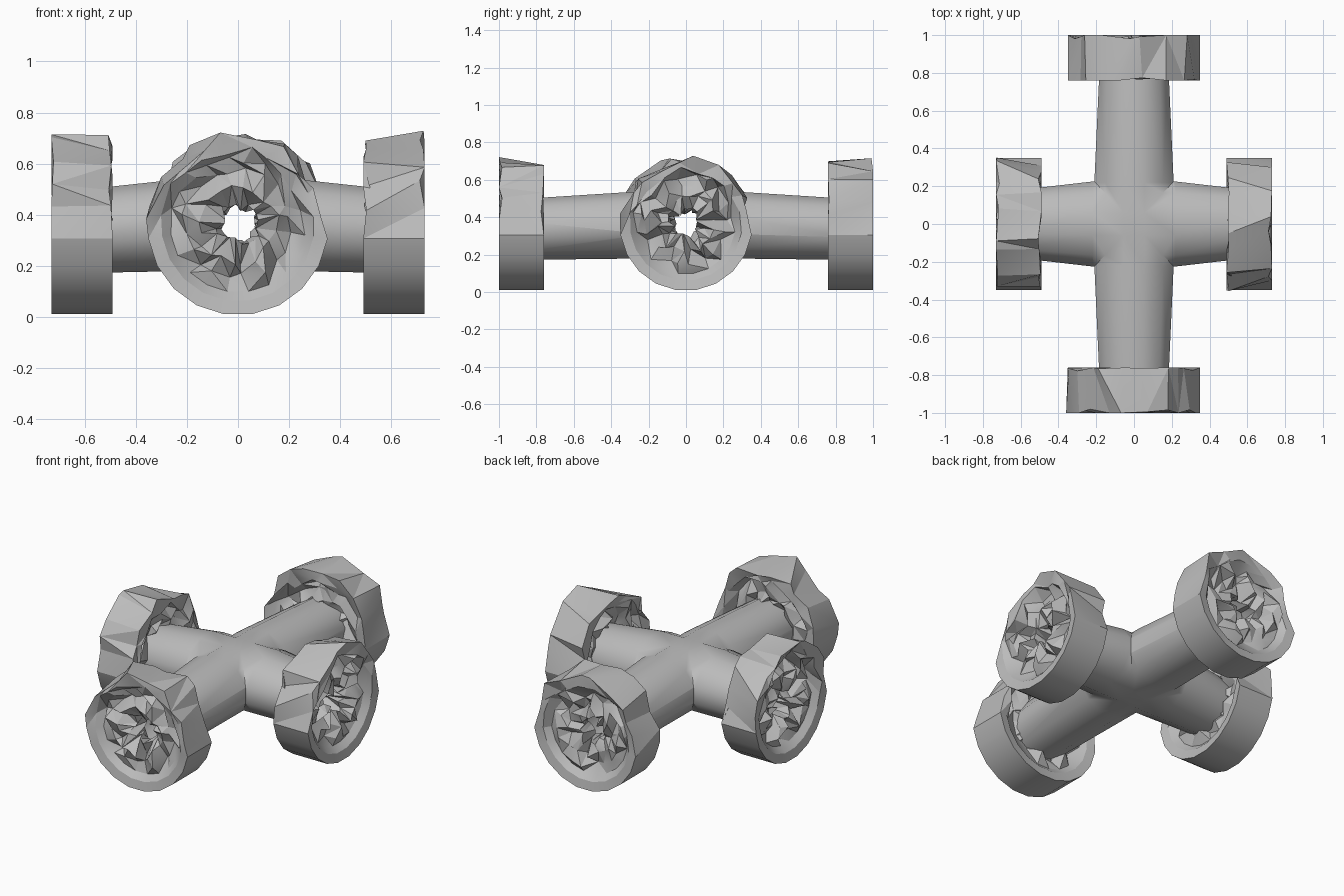
import bpy, bmesh, math, random
from mathutils import Matrix

if "Cube" in bpy.data.objects:
    bpy.data.objects.remove(bpy.data.objects["Cube"])

metal = bpy.data.materials.new("grey_metal")
metal.use_nodes = True
GREY = (0.5, 0.5, 0.5, 1)
metal.diffuse_color = GREY
metal.node_tree.nodes["Principled BSDF"].inputs["Base Color"].default_value = GREY


def make_object(name, bm):
    bmesh.ops.recalc_face_normals(bm, faces=bm.faces)
    mesh = bpy.data.meshes.new(name)
    bm.to_mesh(mesh)
    bm.free()
    mesh.materials.append(metal)
    obj = bpy.data.objects.new(name, mesh)
    bpy.context.collection.objects.link(obj)
    return obj


def activate(obj):
    bpy.ops.object.select_all(action='DESELECT')
    obj.select_set(True)
    bpy.context.view_layer.objects.active = obj


def faceted_pipe(name, sections, turn, sides):
    """Loft polygons given as (along, centre height, half width, half height)."""
    bm = bmesh.new()
    k = 1 / math.cos(math.pi / sides)
    rings = []
    for y, z, w, h in sections:
        angles = [(i + .5) * math.tau / sides for i in range(sides)]
        rings.append([bm.verts.new((w * k * math.cos(a), y, z + h * k * math.sin(a)))
                      for a in angles])
    for r0, r1 in zip(rings, rings[1:]):
        for i in range(sides):
            j = (i + 1) % sides
            bm.faces.new((r0[i], r0[j], r1[j], r1[i]))
    bm.faces.new(rings[0])
    bm.faces.new(rings[-1])
    bm.transform(Matrix.Rotation(turn, 4, 'Z'))
    return make_object(name, bm)


def boolean(target, other, operation):
    mod = target.modifiers.new(operation.lower(), 'BOOLEAN')
    mod.operation = operation
    mod.solver = 'EXACT'
    mod.object = other
    activate(target)
    bpy.ops.object.modifier_apply(modifier=mod.name)
    bpy.data.objects.remove(other)


# Hollow cross of two tapering pipes
def tapered(name, reach, width, turn):
    return faceted_pipe(name, [(-reach, .335, .18, .163), (-.22, .36, width, .18),
                               (.22, .36, width, .18), (reach, .335, .18, .163)], turn, 12)


def bore(reach, turn):
    return faceted_pipe("bore_cutter", [(-reach, .345, .13, .12), (reach, .345, .13, .12)],
                        turn, 8)


QUARTER = math.pi / 2
pipes = tapered("cross_pipes", .88, .21, 0)
boolean(pipes, tapered("side_pipe", .61, .225, QUARTER), 'UNION')
boolean(pipes, bore(1.2, 0), 'DIFFERENCE')
boolean(pipes, bore(1.2, QUARTER), 'DIFFERENCE')
activate(pipes)
bpy.ops.object.shade_smooth_by_angle(angle=math.radians(50))

# Ring profile: (depth, radius, axial crumple, radial crumple, damage only on top)
PROFILE = [
    (.00, .355, .02, .05, True), (.24, .355, .02, .05, True),
    (.23, .30, .03, .03, True), (.195, .265, .05, .025, True),
    (.20, .215, .05, .03, False), (.20, .16, .05, .03, False),
    (.17, .095, .04, .045, False), (.07, .10, .03, .045, False),
    (.04, .16, .04, .03, False), (.04, .215, .045, .03, False),
    (.04, .265, .05, .025, True), (.01, .30, .03, .03, True),
]
SIDES = 20


def crumpled_flange(name, start, turn, seed):
    rng = random.Random(seed)
    bm = bmesh.new()
    rings = []
    for depth, radius, axial, radial, top_only in PROFILE:
        ring = []
        for i in range(SIDES):
            a = (i + .5) * math.tau / SIDES
            damaged = not top_only or math.sin(a) > .1
            amount = 1 if damaged else 0
            y = start + min(.24, max(0, depth + amount * rng.uniform(-axial, axial)))
            r = radius + amount * rng.uniform(-radial, radial * .3)
            a += amount * rng.uniform(-.1, .1)
            ring.append(bm.verts.new((r * math.cos(a), y, .362 + r * math.sin(a))))
        rings.append(ring)
    # Split every quad along a random diagonal for a crumpled look
    for r0, r1 in zip(rings, rings[1:] + rings[:1]):
        for i in range(SIDES):
            j = (i + 1) % SIDES
            quad = [r0[i], r0[j], r1[j], r1[i]]
            if rng.random() < .5:
                quad = quad[1:] + quad[:1]
            bm.faces.new(quad[:3])
            bm.faces.new((quad[0], quad[2], quad[3]))
    bm.transform(Matrix.Rotation(turn, 4, 'Z'))
    obj = make_object(name, bm)
    activate(obj)
    bpy.ops.object.shade_smooth_by_angle(angle=math.radians(20))


# One flange on each end of the cross
for n, (name, start) in enumerate([("back_flange", .76), ("right_flange", .49),
                                   ("front_flange", .76), ("left_flange", .49)]):
    crumpled_flange(name, start, n * QUARTER, n + 3)
